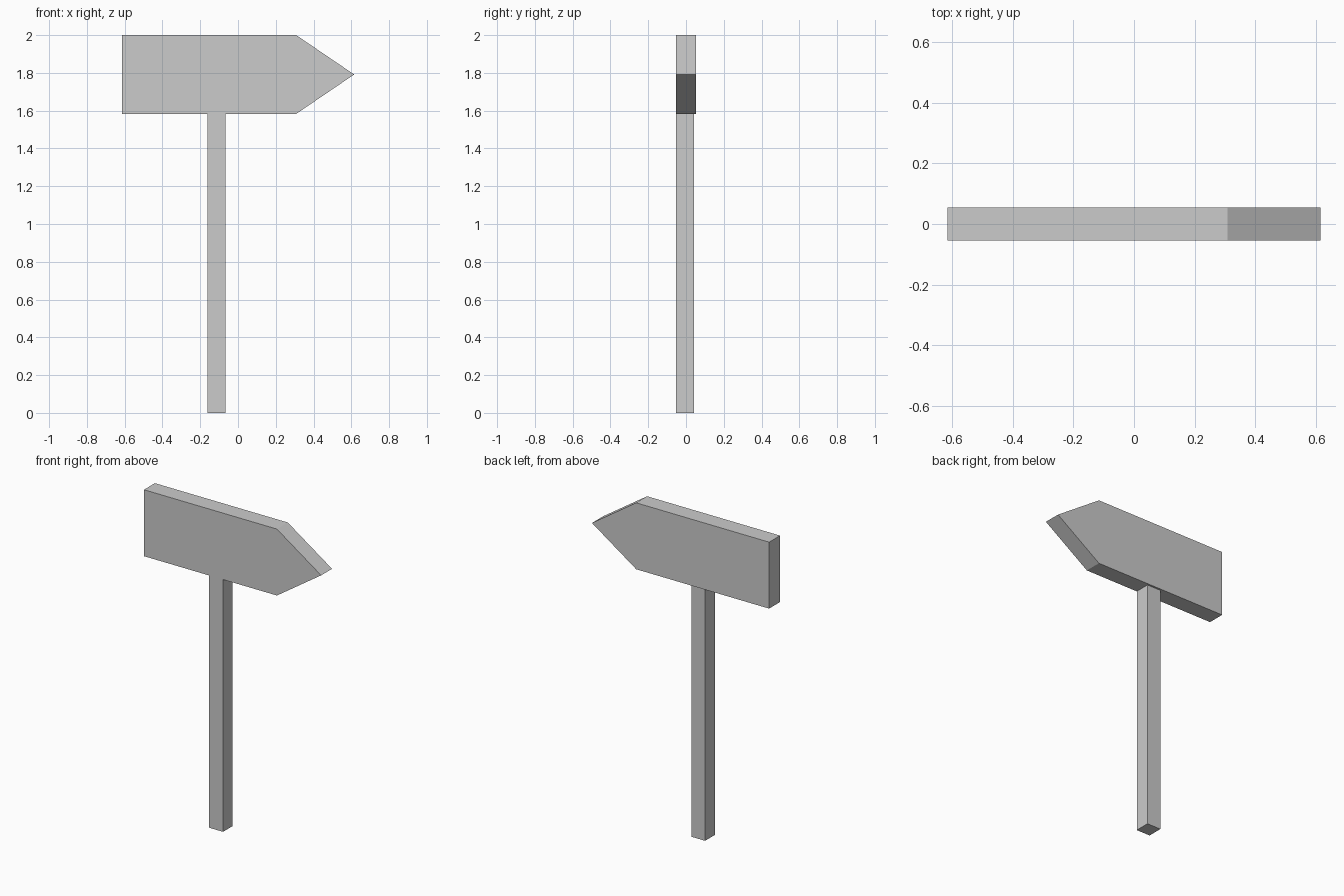
import bpy
import bmesh

if "Cube" in bpy.data.objects:
    bpy.data.objects.remove(bpy.data.objects["Cube"])

HALF_DEPTH = 0.054


def extrude_profile(name, points, y_front, y_back):
    """Extrude an x/z outline from y_front to y_back."""
    bm = bmesh.new()
    face = bm.faces.new([bm.verts.new((x, y_front, z)) for x, z in points])
    result = bmesh.ops.extrude_face_region(bm, geom=[face])
    verts = [v for v in result["geom"] if isinstance(v, bmesh.types.BMVert)]
    bmesh.ops.translate(bm, verts=verts, vec=(0, y_back - y_front, 0))
    bmesh.ops.recalc_face_normals(bm, faces=bm.faces)
    mesh = bpy.data.meshes.new(name)
    bm.to_mesh(mesh)
    bm.free()
    obj = bpy.data.objects.new(name, mesh)
    bpy.context.collection.objects.link(obj)
    return obj


# Arrow-shaped board, pointing to +x
BOTTOM, TOP = 1.583, 2.0
extrude_profile("arrow_board", [
    (-0.615, BOTTOM), (0.308, BOTTOM), (0.615, (BOTTOM + TOP) / 2),
    (0.308, TOP), (-0.615, TOP),
], -HALF_DEPTH, HALF_DEPTH)

# Square post, flush with the front of the board
LEFT, RIGHT = -0.162, -0.066
extrude_profile("post", [
    (LEFT, 0), (RIGHT, 0), (RIGHT, BOTTOM), (LEFT, BOTTOM),
], -HALF_DEPTH, -HALF_DEPTH + RIGHT - LEFT)
